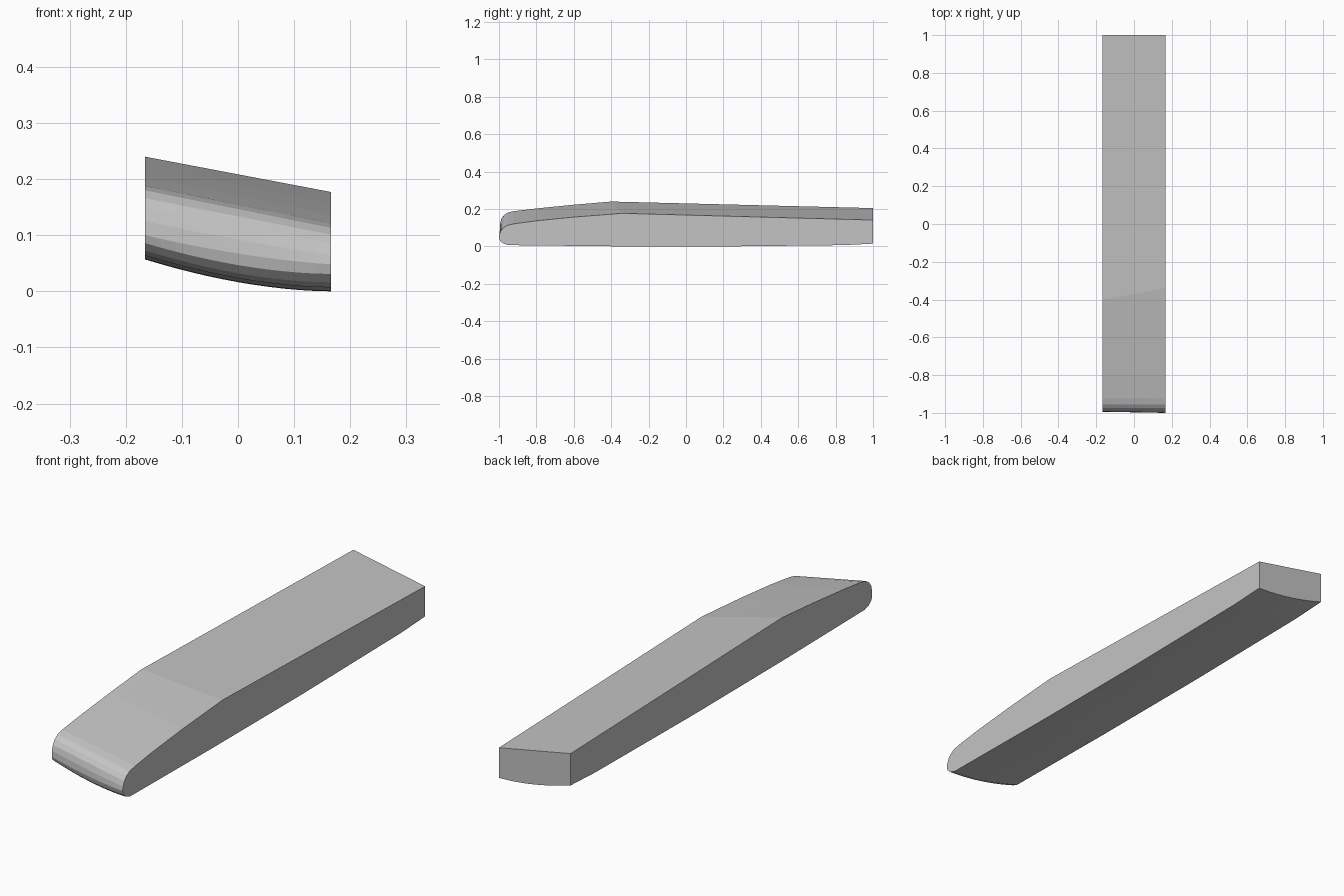
import bpy, bmesh

HALF_W = 0.166
COLUMNS = 12

# Side profile: (y left, z left, y right, z right, bow) ; bow 1 = curved underside
PROFILE = [
    (1.0, 0.205, 1.0, 0.141, 0),
    (-0.40, 0.240, -0.34, 0.177, 0),
    (-0.60, 0.223, -0.60, 0.157, 0),
    (-0.80, 0.203, -0.80, 0.137, 0),
    (-0.925, 0.188, -0.92, 0.121, 0),
    (-0.955, 0.180, -0.955, 0.113, 0),
    (-0.975, 0.166, -0.975, 0.101, 0),
    (-0.987, 0.148, -0.989, 0.085, 0),
    (-0.993, 0.125, -0.997, 0.065, 0.2),
    (-0.994, 0.100, -1.0, 0.048, 0.6),
    (-0.988, 0.086, -0.995, 0.031, 1),
    (-0.972, 0.073, -0.978, 0.016, 1),
    (-0.945, 0.064, -0.95, 0.007, 1),
    (-0.40, 0.058, -0.40, 0.001, 1),
    (0.20, 0.057, 0.20, 0.0, 1),
    (0.84, 0.064, 0.84, 0.007, 1),
    (1.0, 0.072, 1.0, 0.015, 1),
]

grey = bpy.data.materials.new("grey")
grey.diffuse_color = (0.55, 0.55, 0.55, 1)

# Loft the side profile across the width
bm = bmesh.new()
rings = []
for i in range(COLUMNS + 1):
    t = i / COLUMNS
    ring = []
    for y0, z0, y1, z1, bow in PROFILE:
        curved = 1 - (1 - t) ** 1.8
        s = t * (1 - bow) + curved * bow
        ring.append(bm.verts.new((HALF_W * (2 * t - 1),
                                  y0 + (y1 - y0) * t,
                                  z0 + (z1 - z0) * s)))
    rings.append(ring)

n = len(PROFILE)
for a, b in zip(rings, rings[1:]):
    for k in range(n):
        m = (k + 1) % n
        bm.faces.new((a[k], a[m], b[m], b[k]))

# Flat side walls
bm.faces.new(rings[0])
bm.faces.new(rings[-1])
bmesh.ops.recalc_face_normals(bm, faces=bm.faces)

mesh = bpy.data.meshes.new("tapered_bar")
bm.to_mesh(mesh)
bm.free()
mesh.materials.append(grey)
bar = bpy.data.objects.new("tapered_bar", mesh)
bpy.context.collection.objects.link(bar)
